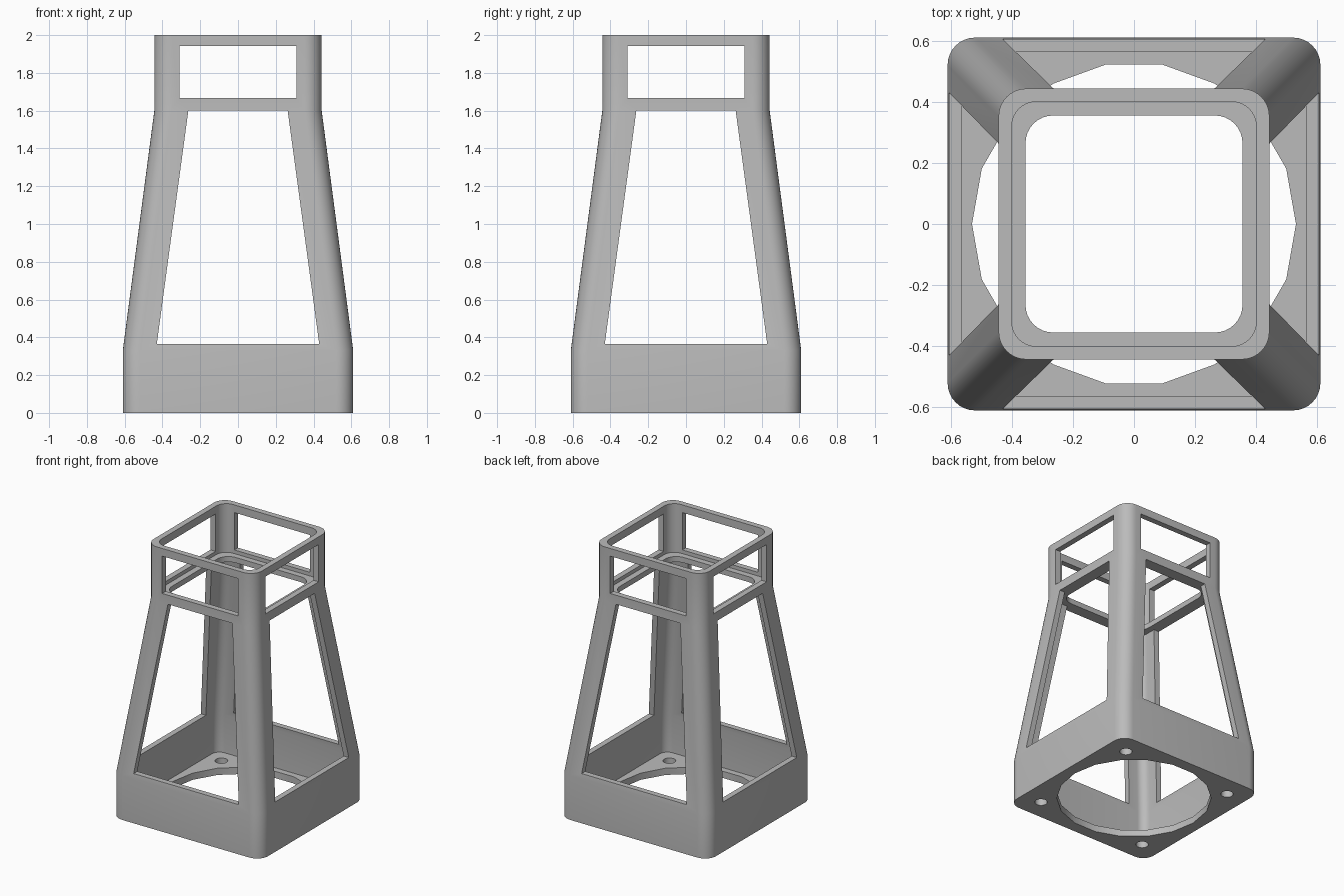
import bpy
import bmesh
from math import cos, sin, pi, radians

if "Cube" in bpy.data.objects:
    bpy.data.objects.remove(bpy.data.objects["Cube"])

grey = bpy.data.materials.new("Mid grey plastic")
grey.diffuse_color = (0.5, 0.5, 0.5, 1)
grey.use_nodes = True
grey.node_tree.nodes["Principled BSDF"].inputs["Base Color"].default_value = (0.5, 0.5, 0.5, 1)


def rounded_square(half, radius, steps=8):
    points = []
    for corner in range(4):
        a0 = corner * pi / 2
        sx = 1 if corner in (0, 3) else -1
        sy = 1 if corner < 2 else -1
        for i in range(steps + 1):
            a = a0 + i / steps * pi / 2
            points.append((sx * (half - radius) + radius * cos(a),
                           sy * (half - radius) + radius * sin(a)))
    return points


def loft(name, rings):
    """Closed solid through equal-length rings of 3D points."""
    bm = bmesh.new()
    loops = [[bm.verts.new(p) for p in ring] for ring in rings]
    n = len(loops[0])
    for low, high in zip(loops, loops[1:]):
        for i in range(n):
            j = (i + 1) % n
            bm.faces.new((low[i], low[j], high[j], high[i]))
    bm.faces.new(loops[0][::-1])
    bm.faces.new(loops[-1])
    bmesh.ops.recalc_face_normals(bm, faces=bm.faces)
    mesh = bpy.data.meshes.new(name)
    bm.to_mesh(mesh)
    bm.free()
    obj = bpy.data.objects.new(name, mesh)
    bpy.context.collection.objects.link(obj)
    mesh.materials.append(grey)
    return obj


def square_tower(name, sections):
    return loft(name, [[(x, y, z) for x, y in rounded_square(half, r)]
                       for z, half, r in sections])


def cylinder(name, x, y, radius, sides):
    circle = [(x + radius * cos(2 * pi * i / sides), y + radius * sin(2 * pi * i / sides))
              for i in range(sides)]
    return loft(name, [[(px, py, z) for px, py in circle] for z in (-0.1, 0.2)])


def window(name, low_z, low_half, high_z, high_half, turned):
    outline = [(-low_half, low_z), (low_half, low_z), (high_half, high_z), (-high_half, high_z)]
    return loft(name, [[(d, x, z) if turned else (x, d, z) for x, z in outline]
                       for d in (-1, 1)])


# Outer body: straight base, tapered middle, straight collar
frame = square_tower("tower_frame", [(0, 0.61, 0.09), (0.33, 0.61, 0.09),
                                     (1.6, 0.443, 0.09), (2, 0.443, 0.09)])

# Cavities that leave a floor plate, thin walls and an inner ledge
cutters = [
    square_tower("lower_cavity", [(0.05, 0.568, 0.06), (0.33, 0.568, 0.06), (1.6, 0.4, 0.06)]),
    square_tower("ledge_opening", [(1.5, 0.355, 0.09), (1.8, 0.355, 0.09)]),
    square_tower("collar_cavity", [(1.64, 0.4, 0.08), (2.2, 0.4, 0.08)]),
    cylinder("floor_opening", 0, 0, 0.53, 18),
]

# Openings on all four sides
for turned in (False, True):
    cutters.append(window("side_opening", 0.365, 0.43, 1.6, 0.263, turned))
    cutters.append(window("collar_opening", 1.667, 0.31, 1.943, 0.31, turned))

# Screw holes in the floor corners
for x in (-0.453, 0.453):
    for y in (-0.453, 0.453):
        cutters.append(cylinder("screw_hole", x, y, 0.043, 20))

bpy.ops.object.select_all(action='DESELECT')
frame.select_set(True)
bpy.context.view_layer.objects.active = frame
for cutter in cutters:
    cutter.hide_render = True
    cut = frame.modifiers.new("cut", 'BOOLEAN')
    cut.operation = 'DIFFERENCE'
    cut.solver = 'EXACT'
    cut.object = cutter
    bpy.ops.object.modifier_apply(modifier=cut.name)
    bpy.data.objects.remove(cutter)

bpy.ops.object.shade_smooth_by_angle(angle=radians(30))
